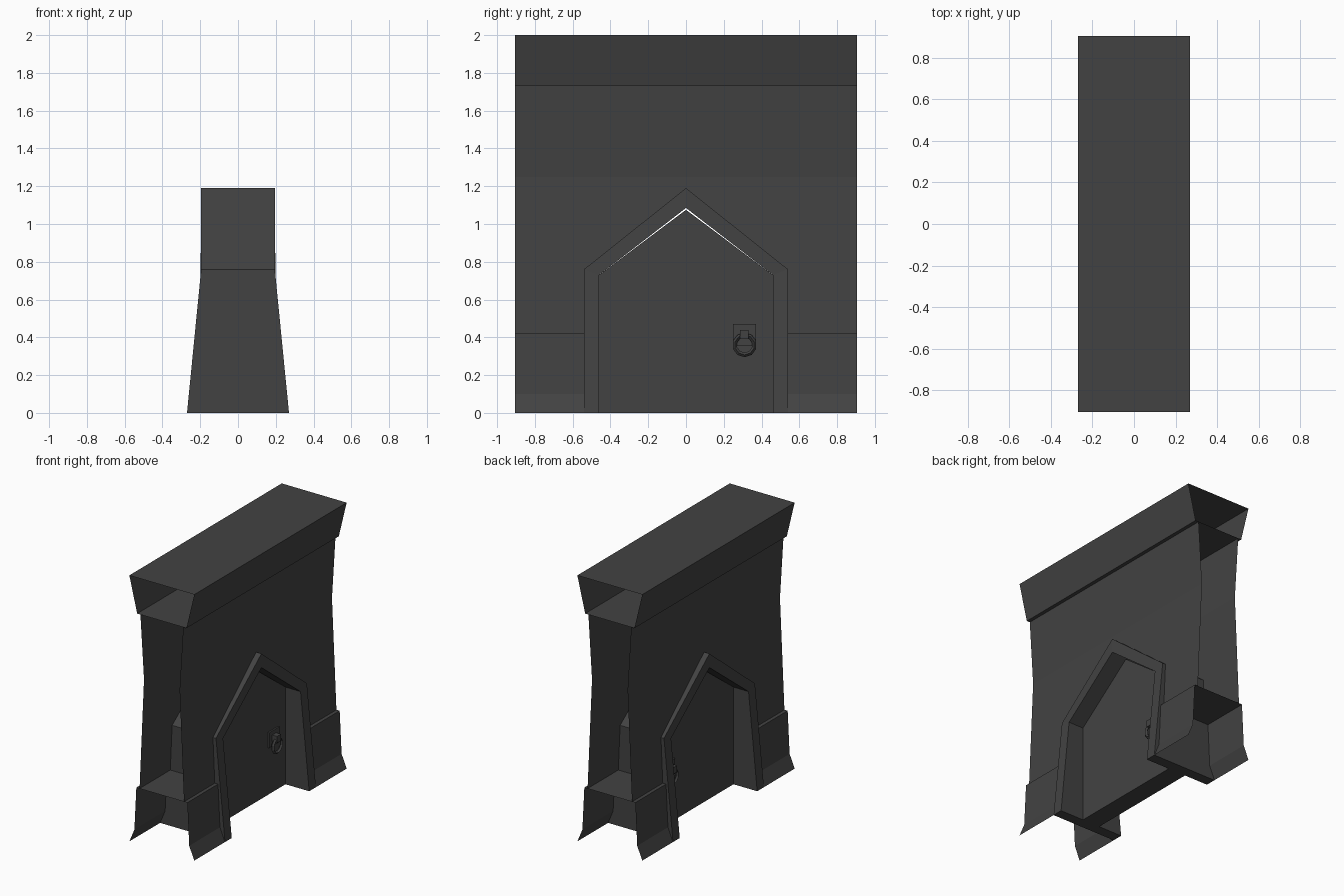
import bpy, bmesh, math

if "Cube" in bpy.data.objects:
    bpy.data.objects.remove(bpy.data.objects["Cube"])

stone = bpy.data.materials.new("dark_grey")
stone.diffuse_color = (0.055, 0.055, 0.055, 1)
stone.use_nodes = True
stone.node_tree.nodes["Principled BSDF"].inputs["Base Color"].default_value = stone.diffuse_color
END = 0.905


def make(name, verts, faces, solid=False):
    me = bpy.data.meshes.new(name)
    me.from_pydata(verts, [], faces)
    if solid:
        bm = bmesh.new()
        bm.from_mesh(me)
        bmesh.ops.recalc_face_normals(bm, faces=bm.faces)
        bm.to_mesh(me)
        bm.free()
    me.materials.append(stone)
    ob = bpy.data.objects.new(name, me)
    bpy.context.collection.objects.link(ob)
    return ob


def run_along_y(name, profile, y0, y1, closed):
    """Open-ended moulding: clockwise (x, z) profile swept along y."""
    n = len(profile)
    verts = [(x, y0, z) for x, z in profile] + [(x, y1, z) for x, z in profile]
    faces = [(i, (i + 1) % n, n + (i + 1) % n, n + i)
             for i in range(n if closed else n - 1)]
    return make(name, verts, faces)


def box(name, x, y, z):
    verts = [(a, b, c) for a in x for b in y for c in z]
    faces = [(0, 1, 3, 2), (4, 6, 7, 5), (0, 4, 5, 1),
             (2, 3, 7, 6), (0, 2, 6, 4), (1, 5, 7, 3)]
    return make(name, verts, faces, True)


# Flared coping on top, open at both ends
run_along_y("coping", [(-.205, 1.73), (-.27, 2), (.27, 2), (.205, 1.73)], -END, END, True)

# Flared plinths either side of the doorway
plinth = [(-.27, 0), (-.228, .1), (-.212, .42), (.212, .42), (.228, .1), (.27, 0)]
run_along_y("plinth_front", plinth, -END, -.52, False)
run_along_y("plinth_back", plinth, .52, END, False)

# Two wall sheets with a slight waist and a pointed opening
WAIST = 1.25


def wall_x(z):
    if z > WAIST:
        return .148 + .03 * (z - WAIST) / (1.73 - WAIST)
    return .148 + .037 * (WAIST - z) / (WAIST - .42)


outline = [(-END, .42), (-.5, .42), (-.5, .745), (0, 1.135), (.5, .745), (.5, .42),
           (END, .42), (END, WAIST), (-END, WAIST), (END, 1.73), (-END, 1.73)]
for side, name in ((1, "wall_right"), (-1, "wall_left")):
    faces = [tuple(range(9)), (8, 7, 9, 10)]
    if side < 0:
        faces = [f[::-1] for f in faces]
    make(name, [(side * wall_x(z), y, z) for y, z in outline], faces)


# Pointed door frame running through the wall, thicker towards the ground
def frame_x(z):
    return .27 - .075 * min(z / .76, 1)


outer = [(-.54, 0), (-.54, .76), (0, 1.19), (.54, .76), (.54, 0)]
inner = [(-.46, 0), (-.46, .73), (0, 1.085), (.46, .73), (.46, 0)]
verts = [(s * frame_x(z), y, z) for s in (1, -1) for y, z in outer + inner]
faces = []
for i in range(4):
    a, b, c, d = i, i + 1, i + 6, i + 5
    faces += [(a, b, c, d), (a + 10, d + 10, c + 10, b + 10),
              (a, a + 10, b + 10, b), (d, c, c + 10, d + 10)]
faces += [(0, 5, 15, 10), (4, 14, 19, 9)]
make("door_frame", verts, faces, True)

# Door slab
door = [(-.46, 0), (.46, 0), (.46, .73), (0, 1.075), (-.46, .73)]
verts = [(x, y, z) for x in (.073, -.073) for y, z in door]
faces = [(0, 1, 2, 3, 4), (9, 8, 7, 6, 5)]
faces += [(i, i + 5, (i + 1) % 5 + 5, (i + 1) % 5) for i in range(5)]
make("door", verts, faces, True)

# Ring handles on both faces of the door
for side, tag in ((1, "right"), (-1, "left")):
    box("handle_plate_" + tag, (side * .07, side * .085), (.25, .37), (.355, .47))
    box("handle_mount_" + tag, (side * .08, side * .125), (.285, .332), (.39, .44))
    bpy.ops.mesh.primitive_torus_add(
        major_segments=10, minor_segments=4, major_radius=.053, minor_radius=.012,
        location=(side * .108, .31, .36), rotation=(0, math.pi / 2, 0))
    ring = bpy.context.object
    ring.name = "handle_ring_" + tag
    ring.data.materials.append(stone)
